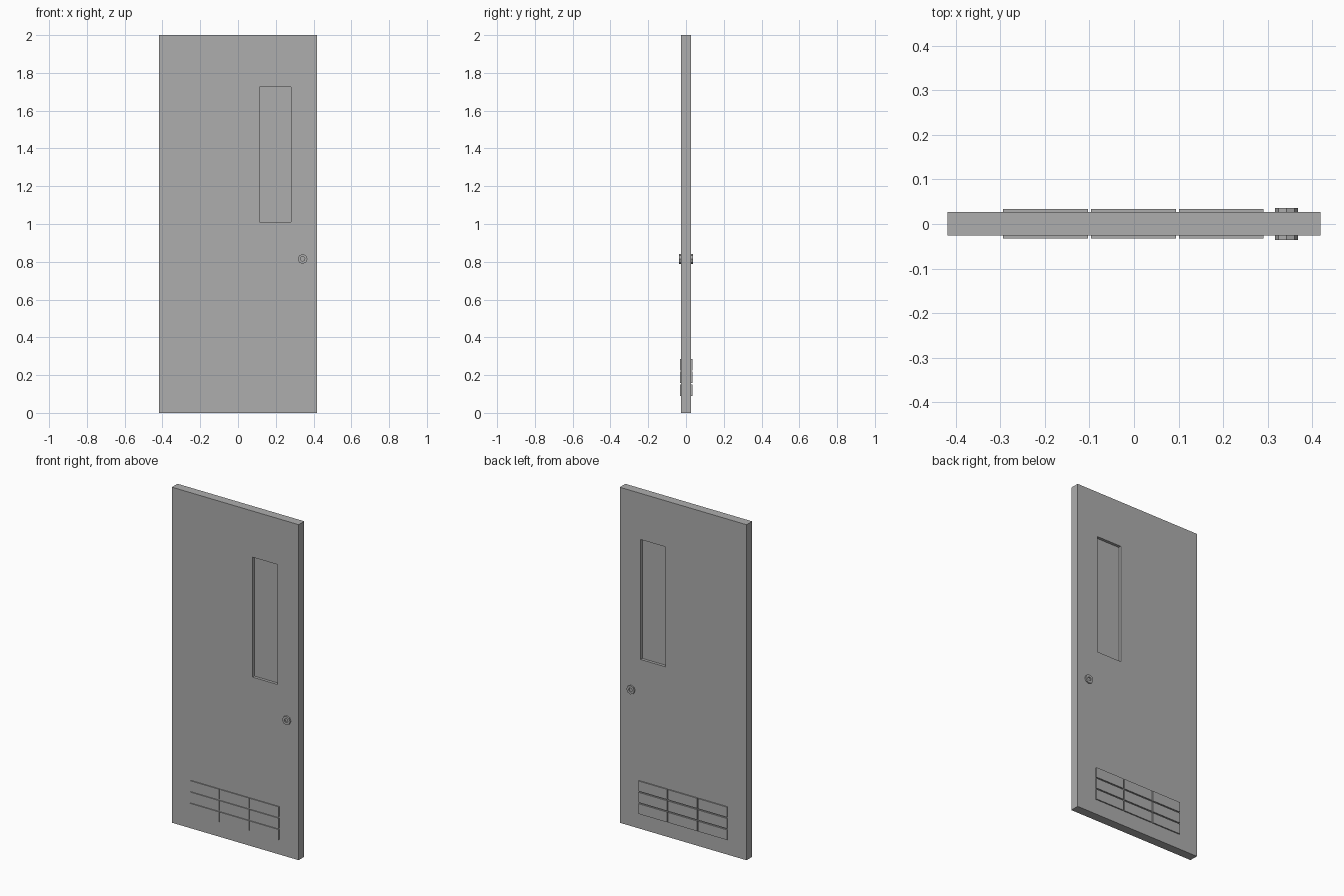
import bpy
import bmesh
import math
from mathutils import Matrix

cube = bpy.data.objects.get("Cube")
if cube:
    bpy.data.objects.remove(cube, do_unlink=True)

# Single painted-metal colour
GREY = (0.42, 0.42, 0.42, 1.0)
paint = bpy.data.materials.new("grey_paint")
paint.use_nodes = True
paint.diffuse_color = GREY
paint.node_tree.nodes["Principled BSDF"].inputs["Base Color"].default_value = GREY

FRONT, BACK = -0.026, 0.027


def finish(name, bm):
    bmesh.ops.recalc_face_normals(bm, faces=bm.faces)
    mesh = bpy.data.meshes.new(name)
    bm.to_mesh(mesh)
    bm.free()
    mesh.materials.append(paint)
    obj = bpy.data.objects.new(name, mesh)
    bpy.context.collection.objects.link(obj)
    return obj


def add_box(bm, x, y, z):
    """Box from (low, high) ranges on each axis."""
    spans = (x, y, z)
    size = Matrix.Diagonal([b - a for a, b in spans] + [1])
    centre = Matrix.Translation([(a + b) / 2 for a, b in spans])
    bmesh.ops.create_cube(bm, size=1, matrix=centre @ size)


# Door leaf: four boards around the window opening, welded as one grid
xs = (-0.418, 0.115, 0.28, 0.418)
zs = (0, 1.01, 1.725, 2)
bm = bmesh.new()
faces = []
for i in range(3):
    for k in range(3):
        if (i, k) != (1, 1):
            corners = ((i, k), (i + 1, k), (i + 1, k + 1), (i, k + 1))
            faces.append(bm.faces.new([bm.verts.new((xs[a], FRONT, zs[b])) for a, b in corners]))
bmesh.ops.remove_doubles(bm, verts=bm.verts, dist=0.0001)
extruded = bmesh.ops.extrude_face_region(bm, geom=bm.faces[:], use_keep_orig=True)
moved = [v for v in extruded["geom"] if isinstance(v, bmesh.types.BMVert)]
bmesh.ops.translate(bm, verts=moved, vec=(0, BACK - FRONT, 0))
finish("door_leaf", bm)

# Recessed window pane
bm = bmesh.new()
add_box(bm, xs[1:3], (-0.009, 0.01), zs[1:3])
finish("window_pane", bm)

# Vent: raised panels in three rows and columns, parted by narrow grooves
COLUMNS, ROWS, GAP = 3, 3, 0.007
left, right, low, high = -0.294, 0.291, 0.09, 0.286
wide = (right - left + GAP) / COLUMNS
tall = (high - low + GAP) / ROWS
for name, y in (("front_vent", (-0.032, FRONT + 0.001)), ("back_vent", (BACK - 0.001, 0.034))):
    bm = bmesh.new()
    for i in range(COLUMNS):
        for k in range(ROWS):
            x, z = left + i * wide, low + k * tall
            add_box(bm, (x, x + wide - GAP), y, (z, z + tall - GAP))
    finish(name, bm)

# Lock: eight-sided ring with a sunken centre on each face
SIDES = 8
for name, face, tip in (("front_lock", FRONT, -0.036), ("back_lock", BACK, 0.036)):
    bm = bmesh.new()
    floor = face + (tip - face) * 0.2
    rings = []
    for radius, y in ((0.026, face), (0.026, tip), (0.012, tip), (0.012, floor)):
        ring = []
        for s in range(SIDES):
            angle = math.tau * s / SIDES
            ring.append(bm.verts.new((0.342 + radius * math.cos(angle), y,
                                      0.815 + radius * math.sin(angle))))
        rings.append(ring)
    for a, b in zip(rings, rings[1:]):
        for s in range(SIDES):
            t = (s + 1) % SIDES
            bm.faces.new((a[s], a[t], b[t], b[s]))
    bm.faces.new(rings[0])
    bm.faces.new(rings[-1])
    finish(name, bm)
